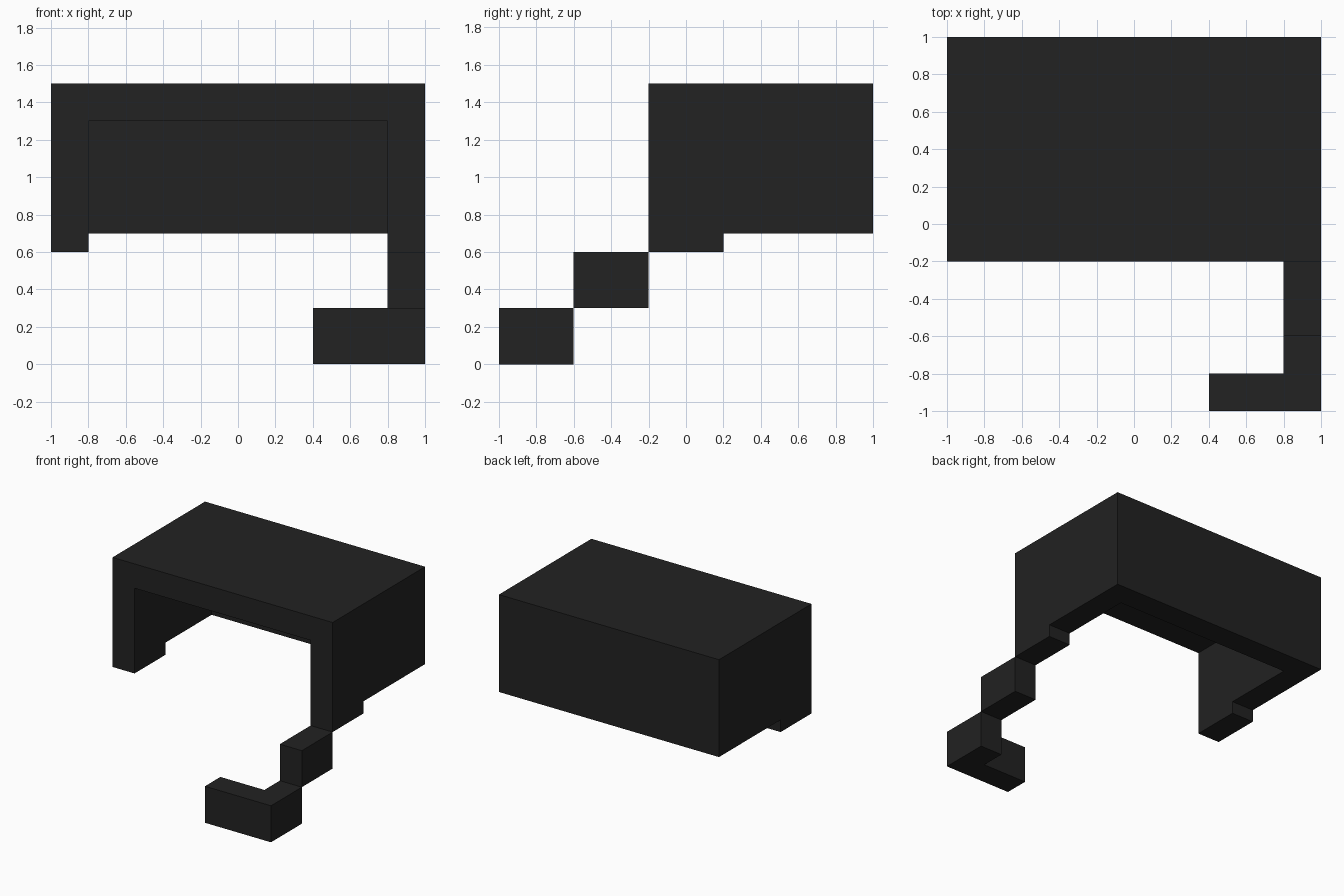
import bpy, bmesh

if "Cube" in bpy.data.objects:
    bpy.data.objects.remove(bpy.data.objects["Cube"])

dark = bpy.data.materials.new("charcoal")
dark.diffuse_color = (0.016, 0.016, 0.016, 1)
dark.use_nodes = True
dark.node_tree.nodes["Principled BSDF"].inputs["Base Color"].default_value = dark.diffuse_color


def prism(name, outline, axis, low, high):
    """Extrude a flat outline along x (outline in y,z) or z (outline in x,y)."""
    def place(p, t):
        return (t, p[0], p[1]) if axis == "x" else (p[0], p[1], t)
    bm = bmesh.new()
    face = bm.faces.new([bm.verts.new(place(p, low)) for p in outline])
    ext = bmesh.ops.extrude_face_region(bm, geom=[face])
    shift = (high - low, 0, 0) if axis == "x" else (0, 0, high - low)
    bmesh.ops.translate(bm, vec=shift,
                        verts=[v for v in ext["geom"] if isinstance(v, bmesh.types.BMVert)])
    bmesh.ops.recalc_face_normals(bm, faces=bm.faces[:])
    mesh = bpy.data.meshes.new(name)
    bm.to_mesh(mesh)
    bm.free()
    mesh.materials.append(dark)
    obj = bpy.data.objects.new(name, mesh)
    bpy.context.collection.objects.link(obj)
    return obj


def rect(a0, b0, a1, b1):
    return [(a0, b0), (a1, b0), (a1, b1), (a0, b1)]


# Side panels with a short ear tab below the front
side = [(-0.2, 0.6), (0.2, 0.6), (0.2, 0.7), (1, 0.7), (1, 1.5), (-0.2, 1.5)]
prism("left_side", side, "x", -1, -0.8)
prism("right_side", side, "x", 0.8, 1)

# Top and back shell: L-shaped section spanning between the sides
shell = [(-0.2, 1.3), (0.8, 1.3), (0.8, 0.7), (1, 0.7), (1, 1.5), (-0.2, 1.5)]
prism("top_and_back", shell, "x", -0.8, 0.8)

# Boom arm stepping forward and down from the right side
prism("boom_arm", rect(0.8, -0.6, 1, -0.2), "z", 0.3, 0.6)

# L-shaped mouthpiece at the end of the arm
mouth = [(0.4, -1), (1, -1), (1, -0.6), (0.8, -0.6), (0.8, -0.8), (0.4, -0.8)]
prism("mouthpiece", mouth, "z", 0, 0.3)
